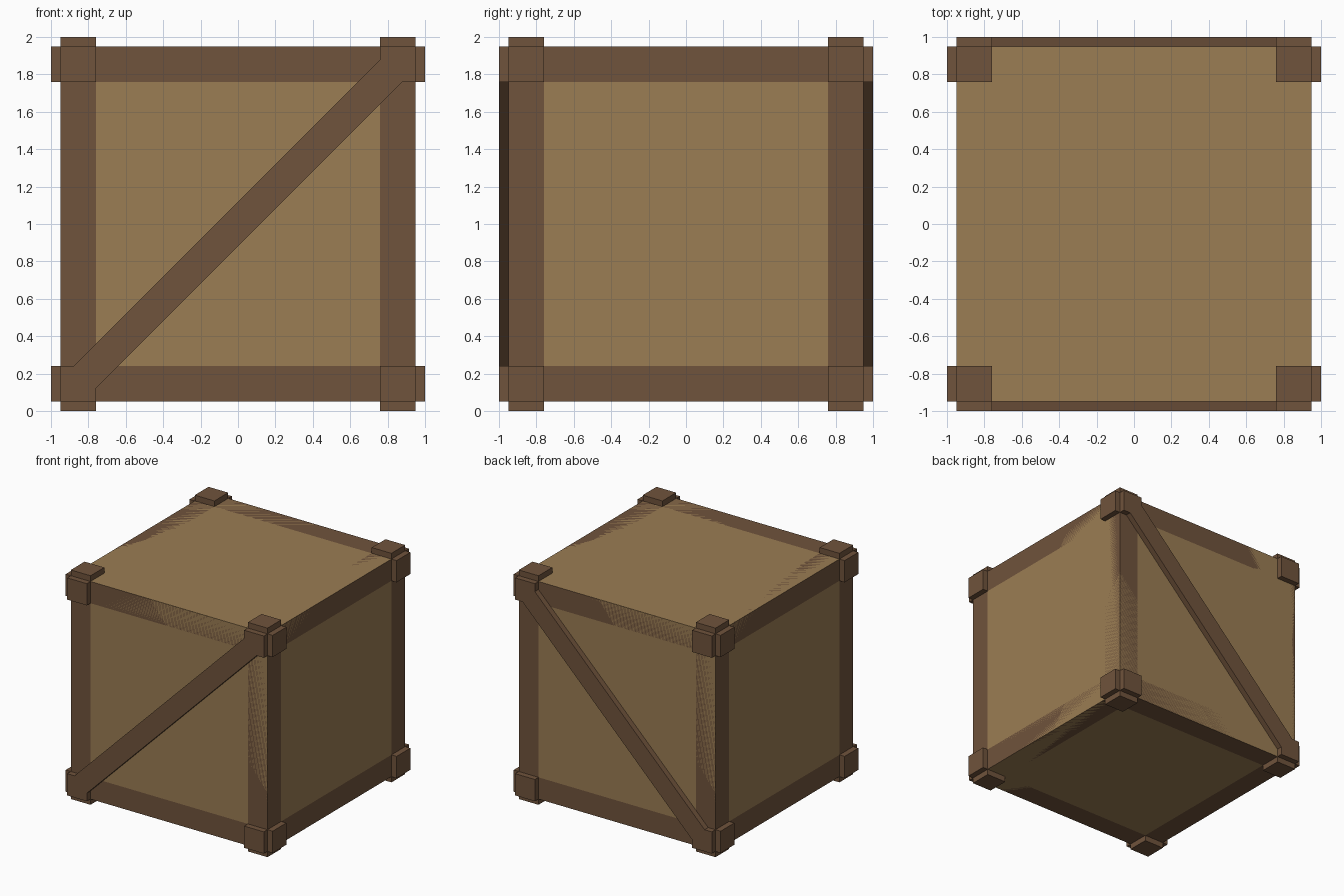
import bpy, bmesh
from mathutils import Vector

if "Cube" in bpy.data.objects:
    bpy.data.objects.remove(bpy.data.objects["Cube"])

BODY = 0.95    # half size of the box
INNER = 0.76   # inner edge of corner blocks and frame beams
OUT = 1.0      # outer reach of corner plates and braces


def material(name, colour):
    m = bpy.data.materials.new(name)
    m.diffuse_color = (*colour, 1)
    m.use_nodes = True
    m.node_tree.nodes["Principled BSDF"].inputs["Base Color"].default_value = m.diffuse_color
    return m


wood = material("light wood", (0.328, 0.205, 0.087))
trim = material("dark wood", (0.162, 0.087, 0.045))


def make_object(name, bm, mat, mirror=(False, False, False)):
    """Object centred on the crate, mirrored over the chosen axes."""
    bmesh.ops.recalc_face_normals(bm, faces=bm.faces)
    mesh = bpy.data.meshes.new(name)
    bm.to_mesh(mesh)
    bm.free()
    mesh.materials.append(mat)
    ob = bpy.data.objects.new(name, mesh)
    ob.location.z = 1
    bpy.context.collection.objects.link(ob)
    if any(mirror):
        mod = ob.modifiers.new("Mirror", 'MIRROR')
        mod.use_axis = mirror
        mod.use_mirror_merge = False
    return ob


def box(lo, hi):
    bm = bmesh.new()
    bmesh.ops.create_cube(bm, size=1)
    lo, hi = Vector(lo), Vector(hi)
    for v in bm.verts:
        v.co = (lo + hi) / 2 + v.co * (hi - lo)
    return bm


# Box body
make_object("body", box([-BODY] * 3, [BODY] * 3), wood)

# Twelve edge beams, flush with the body panels
for axis, letter in enumerate("xyz"):
    lo, hi = [INNER] * 3, [BODY] * 3
    lo[axis], hi[axis] = -INNER, INNER
    make_object("frame_beams_" + letter, box(lo, hi), trim,
                [i != axis for i in range(3)])

# Eight corner blocks: a cube with its three outer faces pulled out
bm = box([INNER] * 3, [BODY] * 3)
bm.normal_update()
outer = [f for f in bm.faces if sum(f.normal) > 0.5]
for f in bmesh.ops.extrude_discrete_faces(bm, faces=outer)["faces"]:
    bmesh.ops.translate(bm, verts=f.verts, vec=f.normal * (OUT - BODY))
make_object("corner_blocks", bm, trim, (True, True, True))

# Diagonal braces on front and back, notched around the corner blocks
w = 0.12
half = [(-INNER - w, -INNER), (-INNER, -INNER), (-INNER, -INNER - w)]
profile = half + [(-x, -z) for x, z in half]
bm = bmesh.new()
face = bm.faces.new([bm.verts.new((x, -OUT, z)) for x, z in profile])
ext = bmesh.ops.extrude_face_region(bm, geom=[face], use_keep_orig=True)
bmesh.ops.translate(bm, vec=(0, OUT - BODY, 0),
                    verts=[g for g in ext["geom"] if isinstance(g, bmesh.types.BMVert)])
make_object("diagonal_braces", bm, trim, (False, True, False))
